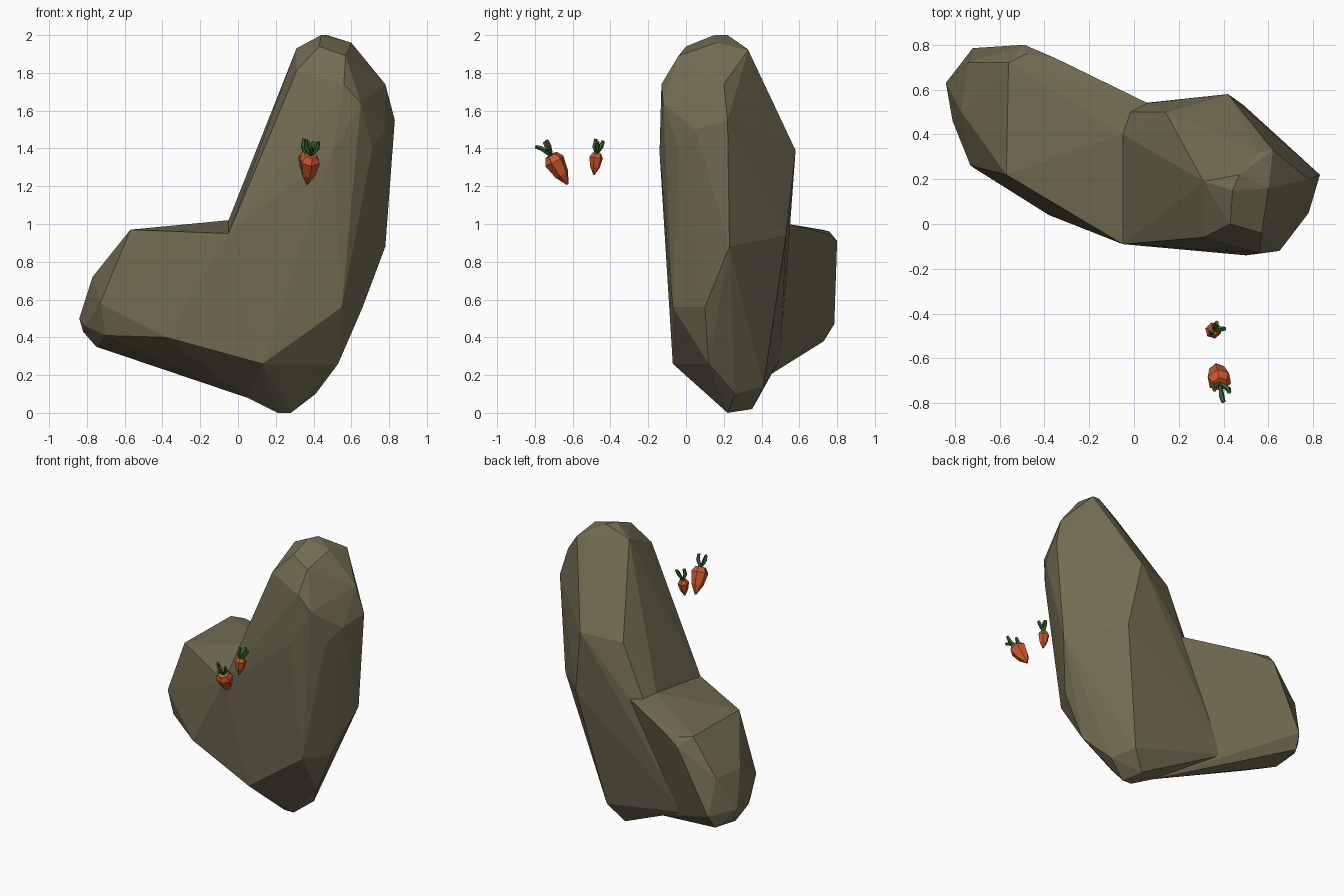
import bpy, bmesh, math
from mathutils import Vector

if "Cube" in bpy.data.objects:
    bpy.data.objects.remove(bpy.data.objects["Cube"])


def material(name, rgb):
    m = bpy.data.materials.new(name)
    m.diffuse_color = (*rgb, 1)
    m.use_nodes = True
    m.node_tree.nodes["Principled BSDF"].inputs["Base Color"].default_value = m.diffuse_color
    return m


STONE = material("stone olive", (0.17, 0.15, 0.085))
ORANGE = material("carrot orange", (0.60, 0.10, 0.025))
GREEN = material("leaf green", (0.045, 0.13, 0.03))


def finish(bm, name, mat):
    bmesh.ops.recalc_face_normals(bm, faces=bm.faces)
    me = bpy.data.meshes.new(name)
    bm.to_mesh(me)
    bm.free()
    me.materials.append(mat)
    ob = bpy.data.objects.new(name, me)
    bpy.context.collection.objects.link(ob)
    return ob


def boulder(name, points):
    """Faceted convex stone wrapped round a few corner points."""
    bm = bmesh.new()
    for p in points:
        bm.verts.new(p)
    res = bmesh.ops.convex_hull(bm, input=bm.verts)
    loose = [v for v in bm.verts if not v.link_faces]
    bmesh.ops.delete(bm, geom=loose, context='VERTS')
    return finish(bm, name, STONE)


def tube(bm, path, radii, sides):
    """Faceted tube through the path points, closed at both ends."""
    path = [Vector(p) for p in path]
    rings = []
    for i, (p, r) in enumerate(zip(path, radii)):
        d = (path[min(i + 1, len(path) - 1)] - path[max(i - 1, 0)]).normalized()
        a = d.cross(Vector((0.3, 1, 0.1))).normalized()
        b = d.cross(a)
        rings.append([bm.verts.new(p + r * (a * math.cos(t) + b * math.sin(t)))
                      for t in (math.tau * k / sides for k in range(sides))])
    for lo, hi in zip(rings, rings[1:]):
        for k in range(sides):
            n = (k + 1) % sides
            bm.faces.new((lo[k], lo[n], hi[n], hi[k]))
    bm.faces.new(rings[0][::-1])
    bm.faces.new(rings[-1])


def carrot(name, tip, top, radius, leaves):
    tip, top = Vector(tip), Vector(top)
    # root: small tip, wide shoulder, narrower crown
    bm = bmesh.new()
    tube(bm, [tip.lerp(top, t) for t in (0, 0.35, 0.8, 1)],
         [radius * k for k in (0.1, 0.7, 1, 0.62)], 6)
    finish(bm, name + "_root", ORANGE)
    # leaf stalks: bent, thicker towards the end
    bm = bmesh.new()
    for mid, end in leaves:
        tube(bm, [tip.lerp(top, 0.95), mid, end], [0.008, 0.013, 0.010], 5)
    finish(bm, name + "_leaves", GREEN)


# corners shared by both stones where they meet
SEAM = [(-0.05, -0.09, 0.95), (-0.05, 0.40, 1.02), (0.06, 0.54, 1.0),
        (-0.33, 0.50, 0.29), (0.05, 0.25, 0.08), (0.13, -0.07, 0.26)]

# tall upright stone
tall = boulder("tall_stone", SEAM + [
    (0.44, 0.15, 2.0), (0.47, 0.22, 2.0), (0.60, 0.16, 1.96), (0.31, 0.19, 1.93),
    (0.56, 0.32, 1.93), (0.62, 0.33, 1.92), (0.43, 0.0, 1.94), (0.57, -0.04, 1.89),
    (0.56, -0.13, 1.74), (0.31, -0.06, 1.81), (0.78, 0.20, 1.74), (0.83, 0.22, 1.55),
    (0.65, -0.12, 1.64), (0.50, -0.14, 1.38), (0.71, -0.04, 1.40), (0.78, 0.05, 1.50),
    (0.42, 0.58, 1.39), (0.14, 0.50, 1.36), (0.49, 0.53, 0.94), (0.78, 0.23, 0.88),
    (0.55, -0.07, 0.56), (0.66, 0.10, 0.56), (0.53, 0.12, 0.26), (0.41, 0.26, 0.10),
    (0.33, 0.41, 0.14), (0.28, 0.22, 0.0), (0.21, 0.22, 0.0), (0.23, 0.35, 0.02)])

# low stone reaching to the left and back
low = boulder("low_stone", SEAM + [
    (-0.57, 0.22, 0.97), (-0.56, 0.72, 0.97), (-0.48, 0.76, 0.96), (-0.49, 0.80, 0.91),
    (-0.35, 0.74, 0.95), (-0.09, 0.59, 0.94), (-0.77, 0.50, 0.72), (-0.74, 0.72, 0.72),
    (-0.72, 0.785, 0.47), (-0.84, 0.63, 0.50), (-0.73, 0.26, 0.58), (-0.81, 0.46, 0.46),
    (-0.38, 0.04, 0.40), (-0.70, 0.28, 0.41), (-0.74, 0.73, 0.38), (-0.82, 0.62, 0.43),
    (-0.75, 0.52, 0.35)])

# fuse the two stones into one rock
union = tall.modifiers.new("fuse", 'BOOLEAN')
union.operation = 'UNION'
union.solver = 'EXACT'
union.object = low
bpy.context.view_layer.update()
fused = bpy.data.meshes.new_from_object(
    tall.evaluated_get(bpy.context.evaluated_depsgraph_get()))
tall.modifiers.clear()
tall.data = fused
tall.name = "rock"
bpy.data.objects.remove(low)

# two carrots floating in front of the rock
carrot("large_carrot", (0.365, -0.627, 1.21), (0.385, -0.715, 1.365), 0.056, [
    ((0.39, -0.765, 1.40), (0.40, -0.795, 1.41)),
    ((0.36, -0.725, 1.41), (0.36, -0.74, 1.445)),
    ((0.42, -0.735, 1.40), (0.425, -0.75, 1.435))])
carrot("small_carrot", (0.35, -0.487, 1.26), (0.355, -0.473, 1.375), 0.037, [
    ((0.345, -0.485, 1.41), (0.35, -0.478, 1.45)),
    ((0.385, -0.47, 1.41), (0.405, -0.468, 1.435)),
    ((0.365, -0.45, 1.41), (0.37, -0.44, 1.44))])
